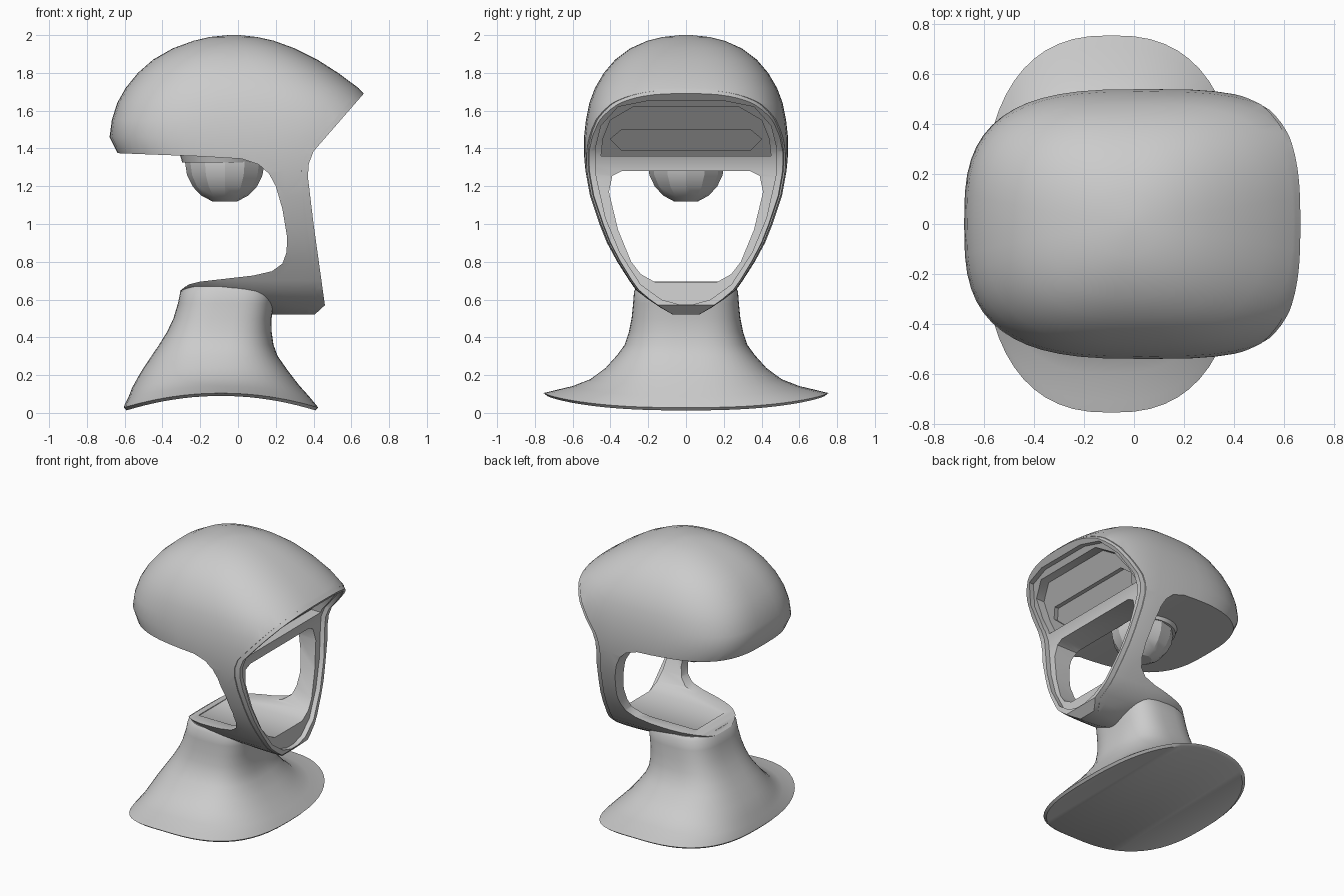
import bpy, bmesh, math
from mathutils import Vector

if "Cube" in bpy.data.objects:
    bpy.data.objects.remove(bpy.data.objects["Cube"])

SEG = 56

grey = bpy.data.materials.new("matte_grey")
grey.use_nodes = True
grey.diffuse_color = (0.6, 0.6, 0.6, 1)
grey.node_tree.nodes["Principled BSDF"].inputs["Base Color"].default_value = (0.6, 0.6, 0.6, 1)


def make(name, bm):
    bmesh.ops.recalc_face_normals(bm, faces=bm.faces)
    me = bpy.data.meshes.new(name)
    bm.to_mesh(me)
    bm.free()
    ob = bpy.data.objects.new(name, me)
    bpy.context.collection.objects.link(ob)
    return ob


def loft(name, rings, warp=lambda x, z: z, squash=1.0):
    """Stack of rounded-box rings: (z, back x, front x, half width, roundness)."""
    bm = bmesh.new()
    loops = []
    for z, xb, xf, w, n in rings:
        loop = []
        for i in range(SEG):
            t = 2 * math.pi * i / SEG
            c, s = math.cos(t), math.sin(t)
            px = math.copysign(abs(c) ** (2 / n), c) if abs(c) > 1e-6 else 0
            py = math.copysign(abs(s) ** (2 / n), s) if abs(s) > 1e-6 else 0
            x = (xb + xf) / 2 + px * (xf - xb) / 2
            loop.append(bm.verts.new((x, py * w * squash, warp(x, z))))
        loops.append(loop)
    for a, b in zip(loops, loops[1:]):
        for i in range(SEG):
            j = (i + 1) % SEG
            bm.faces.new((a[i], a[j], b[j], b[i]))
    # end caps as strips across the width, so that they may arch
    for loop in (loops[0], loops[-1]):
        for i in range(SEG // 2):
            strip = [loop[i], loop[i + 1], loop[SEG - i - 1], loop[(SEG - i) % SEG]]
            bm.faces.new(list(dict.fromkeys(strip)))
    return make(name, bm)


def prism(name, pts, start, end):
    """Solid between two placements of the same outline."""
    bm = bmesh.new()
    a = [bm.verts.new(start(u, v)) for u, v in pts]
    b = [bm.verts.new(end(u, v)) for u, v in pts]
    bm.faces.new(a)
    bm.faces.new(b)
    for i in range(len(a)):
        j = (i + 1) % len(a)
        bm.faces.new((a[i], a[j], b[j], b[i]))
    return make(name, bm)


def across(pts, dx=0.0):
    return prism("cutter", pts, lambda x, z: (x + dx, -1, z), lambda x, z: (x + dx, 1, z))


def forward(half, back):
    pts = half + [(-y, z) for y, z in reversed(half)]
    return prism("cutter", pts, lambda y, z: (back(z), y, z), lambda y, z: (1.6, y, z))


def carve(ob, cutter):
    cutter.hide_render = True
    mod = ob.modifiers.new("carve", 'BOOLEAN')
    mod.operation = 'DIFFERENCE'
    mod.solver = 'EXACT'
    mod.object = cutter
    dg = bpy.context.evaluated_depsgraph_get()
    me = bpy.data.meshes.new_from_object(ob.evaluated_get(dg))
    ob.modifiers.clear()
    ob.data = me
    bpy.data.objects.remove(cutter)


def finish(ob, angle=35):
    ob.data.materials.clear()
    ob.data.materials.append(grey)
    for p in ob.data.polygons:
        p.material_index = 0
    bpy.ops.object.select_all(action='DESELECT')
    ob.select_set(True)
    bpy.context.view_layer.objects.active = ob
    bpy.ops.object.shade_smooth_by_angle(angle=math.radians(angle))


# Full head volume, chin to crown
head_rings = [
    (0.52, 0.18, 0.60, 0.07, 2.5), (0.56, 0.08, 0.65, 0.14, 2.5),
    (0.60, -0.10, 0.70, 0.20, 2.6), (0.65, -0.31, 0.72, 0.265, 2.8),
    (0.70, -0.35, 0.74, 0.30, 3), (0.80, -0.45, 0.75, 0.365, 3),
    (0.90, -0.50, 0.75, 0.42, 3), (1.00, -0.53, 0.75, 0.46, 3),
    (1.15, -0.56, 0.76, 0.51, 3), (1.28, -0.58, 0.76, 0.533, 3),
    (1.37, -0.635, 0.77, 0.54, 3), (1.46, -0.68, 0.78, 0.54, 3),
    (1.55, -0.668, 0.765, 0.53, 3), (1.64, -0.64, 0.715, 0.512, 2.9),
    (1.72, -0.595, 0.638, 0.482, 2.8), (1.80, -0.53, 0.53, 0.435, 2.7),
    (1.87, -0.45, 0.42, 0.375, 2.6), (1.93, -0.345, 0.30, 0.295, 2.5),
    (1.97, -0.235, 0.19, 0.205, 2.4), (1.99, -0.15, 0.10, 0.125, 2.2),
    (2.00, -0.05, 0.01, 0.03, 2)]

# Bent front plane of the face, as a side outline of what lies ahead of it
ahead = [(0.85, 1.902), (0.40, 1.385), (0.375, 1.32), (0.37, 1.25), (0.40, 1.0),
         (0.46, 0.57), (0.40, 0.515), (0.38, 0.45), (1.6, 0.45), (1.6, 1.902)]


def face_x(z):
    return 0.40 + (z - 1.385) * 0.87


head = loft("head_shell", head_rings)
carve(head, across(ahead, -0.035))

# Open space behind the face frame, between cap and neck
carve(head, across([
    (-1, 1.38), (-0.64, 1.375), (-0.2, 1.358), (0.02, 1.345), (0.11, 1.315), (0.165, 1.265),
    (0.20, 1.20), (0.235, 1.08), (0.26, 0.93), (0.257, 0.85), (0.235, 0.79),
    (0.18, 0.75), (0.08, 0.727), (-0.20, 0.695), (-0.26, 0.68), (-0.31, 0.645), (-1, 0.6)]))

# Face window
window = [(0.34, 1.28), (0.39, 1.255), (0.408, 1.17), (0.36, 0.97), (0.29, 0.80),
          (0.24, 0.735), (0.16, 0.69)]
carve(head, forward(window, lambda z: -0.2))

# Forehead recess and the slot inside it
carve(head, forward([(0.28, 1.62), (0.40, 1.55), (0.44, 1.45), (0.45, 1.36)],
                    lambda z: face_x(z) - 0.10))
carve(head, forward([(0.34, 1.50), (0.40, 1.45), (0.34, 1.39)],
                    lambda z: face_x(z) - 0.13))
finish(head)

# Raised rim around the face
rim = loft("face_rim", head_rings, squash=0.985)
carve(rim, across(ahead))
behind = [p for p in ahead if p[0] < 1] + [(0.30, 0.4), (-1.5, 0.4), (-1.5, 2.2), (0.9, 2.2)]
carve(rim, across(behind, -0.045))
inner = [(0.20, 1.652), (0.36, 1.62), (0.45, 1.52), (0.48, 1.40), (0.475, 1.25),
         (0.425, 1.03), (0.35, 0.85), (0.24, 0.68), (0.13, 0.60), (0.04, 0.575)]
carve(rim, forward(inner, lambda z: -0.5))
finish(rim)


# Neck flaring into a saddle-arched base
def saddle(x, h):
    arch = 0.09 - 0.08 * ((x + 0.09) / 0.51) ** 2
    return h + arch * max(0.0, 1 - h / 0.35)


neck = loft("neck_and_base", [
    (0.0, -0.59, 0.41, 0.735, 2.5), (0.02, -0.605, 0.425, 0.755, 2.5),
    (0.035, -0.60, 0.41, 0.71, 2.5), (0.07, -0.58, 0.375, 0.60, 2.5),
    (0.12, -0.56, 0.325, 0.505, 2.5), (0.20, -0.515, 0.265, 0.425, 2.6),
    (0.29, -0.46, 0.21, 0.365, 2.7), (0.36, -0.418, 0.188, 0.325, 2.8),
    (0.43, -0.375, 0.178, 0.302, 2.9), (0.50, -0.342, 0.178, 0.288, 3),
    (0.58, -0.318, 0.19, 0.28, 3), (0.645, -0.305, 0.20, 0.275, 3),
    (0.668, -0.28, 0.19, 0.26, 3)], saddle)
finish(neck, 40)

# Faceted knob and its collar under the cap
bm = bmesh.new()
bmesh.ops.create_uvsphere(bm, u_segments=12, v_segments=10, radius=0.21)
for v in bm.verts:
    v.co = Vector((v.co.x - 0.07, v.co.y * 0.97, max(v.co.z, -0.2) * 1.03 + 1.325))
finish(make("support_knob", bm), 20)

bm = bmesh.new()
bmesh.ops.create_cone(bm, cap_ends=True, segments=32, radius1=0.21, radius2=0.225, depth=0.05)
bmesh.ops.translate(bm, verts=bm.verts, vec=(-0.085, 0, 1.35))
finish(make("knob_collar", bm))
